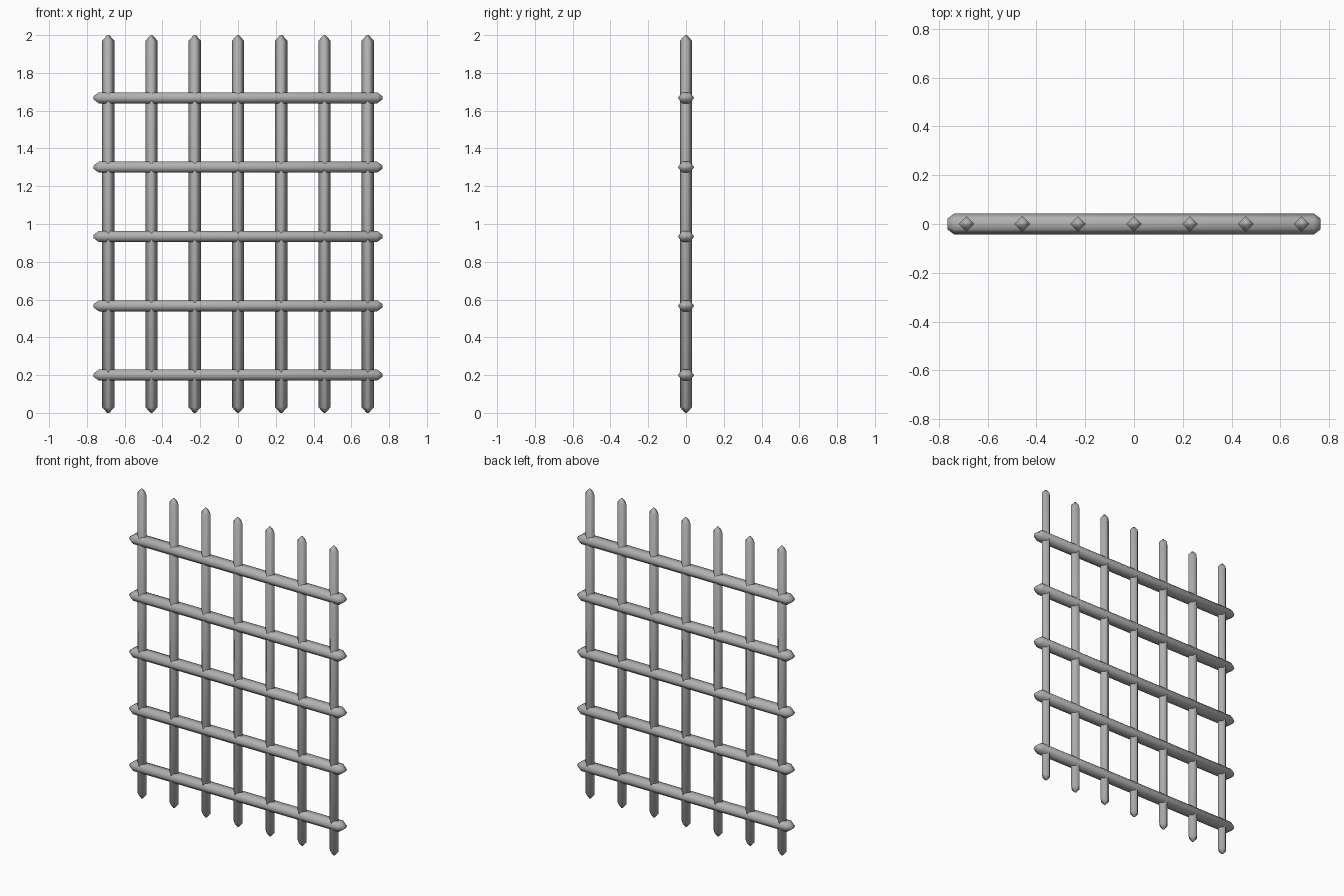
import bpy
import bmesh
from mathutils import Matrix

cube = bpy.data.objects.get("Cube")
if cube:
    bpy.data.objects.remove(cube, do_unlink=True)

iron = bpy.data.materials.new("grey_iron")
iron.use_nodes = True
GREY = (0.44, 0.44, 0.44, 1)
iron.diffuse_color = GREY
iron.node_tree.nodes["Principled BSDF"].inputs["Base Color"].default_value = GREY


def make_bar(name, section, half, taper, tip_scale, matrix):
    """Smooth bar along local z with a tapered tip at each end."""
    bm = bmesh.new()
    levels = [(-half, tip_scale), (-half + taper, (1, 1)),
              (half - taper, (1, 1)), (half, tip_scale)]
    rings = [[bm.verts.new((x * s[0], y * s[1], z)) for x, y in section]
             for z, s in levels]
    n = len(section)
    for low, high in zip(rings, rings[1:]):
        for i in range(n):
            j = (i + 1) % n
            bm.faces.new((low[i], low[j], high[j], high[i]))
    bm.faces.new(rings[0][::-1])
    bm.faces.new(rings[-1])
    bmesh.ops.transform(bm, matrix=matrix, verts=bm.verts)
    bmesh.ops.recalc_face_normals(bm, faces=bm.faces)
    for face in bm.faces:
        face.smooth = True
    mesh = bpy.data.meshes.new(name)
    bm.to_mesh(mesh)
    bm.free()
    mesh.materials.append(iron)
    obj = bpy.data.objects.new(name, mesh)
    bpy.context.collection.objects.link(obj)


# Upright bars: diamond section with pointed ends
R = 0.032
diamond = [(R, 0), (0, R), (-R, 0), (0, -R)]
for i in range(7):
    make_bar(f"upright_bar_{i + 1}", diamond, 1.0, 0.03, (0.18, 0.18),
             Matrix.Translation(((i - 3) * 0.229, 0, 1)))

# Cross bars: flattened hexagon section with blunt chamfered ends
W, H, F = 0.043, 0.029, 0.021
hexagon = [(H, F), (0, W), (-H, F), (-H, -F), (0, -W), (H, -F)]
for i in range(5):
    make_bar(f"cross_bar_{i + 1}", hexagon, 0.765, 0.028, (0.3, 0.5),
             Matrix.Translation((0, 0, 0.2 + i * 0.367))
             @ Matrix.Rotation(1.5708, 4, 'Y'))
